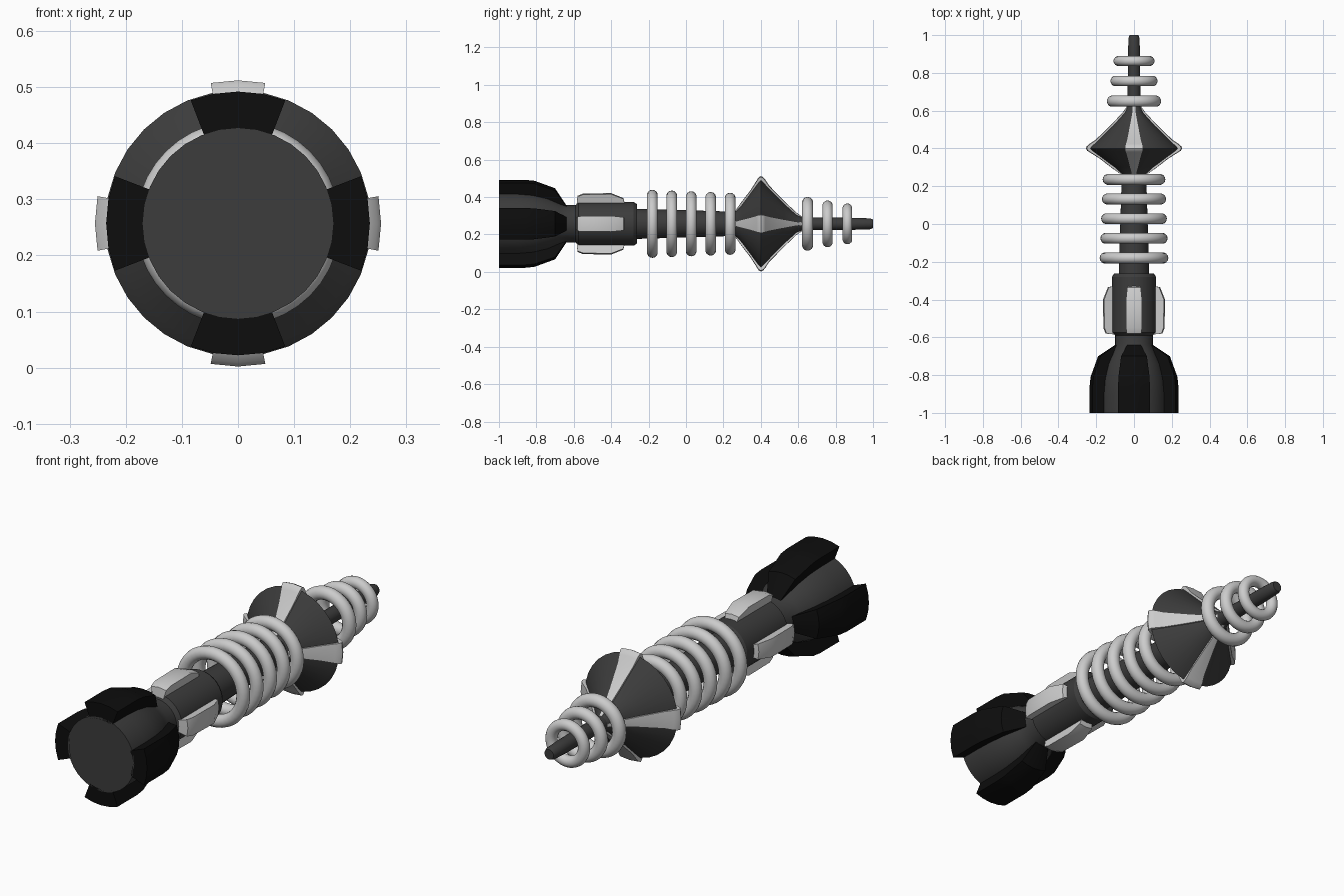
import bpy, bmesh
from math import cos, sin, pi, radians

if "Cube" in bpy.data.objects:
    bpy.data.objects.remove(bpy.data.objects["Cube"])

CZ = 0.257  # height of the long axis


def material(name, v):
    m = bpy.data.materials.new(name)
    m.diffuse_color = (v, v, v, 1)
    m.use_nodes = True
    m.node_tree.nodes["Principled BSDF"].inputs["Base Color"].default_value = m.diffuse_color
    return m


DARK = material("dark_grey", 0.045)
BLACK = material("black", 0.004)


def finish(name, bm, mat, angle=30):
    bmesh.ops.recalc_face_normals(bm, faces=bm.faces)
    me = bpy.data.meshes.new(name)
    bm.to_mesh(me)
    bm.free()
    ob = bpy.data.objects.new(name, me)
    bpy.context.collection.objects.link(ob)
    ob.location.z = CZ
    if mat:
        me.materials.append(mat)
    bpy.ops.object.select_all(action='DESELECT')
    ob.select_set(True)
    bpy.context.view_layer.objects.active = ob
    bpy.ops.object.shade_smooth_by_angle(angle=radians(angle))
    return ob


def lathe(name, profile, mat, segs=32):
    """Revolve (y, radius) points around the long axis, capping both ends."""
    bm = bmesh.new()
    rings = [[bm.verts.new((r * cos(2 * pi * i / segs), y, r * sin(2 * pi * i / segs)))
              for i in range(segs)] for y, r in profile]
    for a, b in zip(rings, rings[1:]):
        for i in range(segs):
            j = (i + 1) % segs
            bm.faces.new((a[i], a[j], b[j], b[i]))
    bm.faces.new(rings[0])
    bm.faces.new(rings[-1])
    return finish(name, bm, mat)


def four_ribs(name, section, half_angle, steps, mat):
    """Sweep a closed (y, radius) section over a short arc, four times round."""
    for k in range(4):
        bm = bmesh.new()
        slices = []
        for s in range(steps + 1):
            t = k * pi / 2 + radians(half_angle) * (2 * s / steps - 1)
            slices.append([bm.verts.new((r * cos(t), y, r * sin(t))) for y, r in section])
        n = len(section)
        for a, b in zip(slices, slices[1:]):
            for i in range(n):
                j = (i + 1) % n
                bm.faces.new((a[i], a[j], b[j], b[i]))
        bm.faces.new(slices[0])
        bm.faces.new(slices[-1])
        finish(f"{name}_{k + 1}", bm, mat)


def ring(name, y, outer, minor):
    bpy.ops.mesh.primitive_torus_add(
        location=(0, y, CZ), rotation=(pi / 2, 0, 0), major_radius=outer - minor,
        minor_radius=minor, major_segments=40, minor_segments=14)
    ob = bpy.context.object
    ob.name = name
    bpy.ops.object.shade_smooth()


# Flared rear bell and neck
lathe("rear_bell", [(-1, .17), (-.9, .17), (-.82, .163), (-.74, .143), (-.68, .115),
                    (-.64, .1), (-.57, .1)], DARK)
four_ribs("rear_fin", [(-1, .235), (-.86, .235), (-.81, .23), (-.70, .19), (-.64, .1),
                       (-.66, .08), (-.74, .12), (-.84, .155), (-1, .16)], 21, 4, BLACK)

# Grip with four raised pads
lathe("grip", [(-.59, .1), (-.575, .117), (-.28, .117), (-.262, .105), (-.262, .07)], DARK)
four_ribs("grip_pad", [(-.585, .1), (-.58, .15), (-.55, .162), (-.40, .164),
                       (-.335, .138), (-.325, .1)], 15, 2, None)

# Central shaft with five coil rings
lathe("shaft", [(-.28, .081), (-.2, .079), (.28, .064)], DARK)
for i in range(5):
    ring(f"coil_ring_{i + 1}", -.18 + .104 * i, .182 - .004 * i, .029)

# Double-cone head with four straps
lathe("cone_head", [(.262, .064), (.275, .075), (.30, .103), (.385, .22), (.4, .237),
                    (.415, .222), (.52, .112), (.59, .048), (.625, .033)], DARK)
four_ribs("head_strap", [(.265, .072), (.295, .115), (.345, .18), (.378, .232), (.388, .248),
                         (.40, .255), (.412, .25), (.424, .236), (.445, .204), (.525, .122),
                         (.59, .06), (.625, .036), (.60, .03), (.4, .20), (.29, .07)],
          11, 2, None)

# Tip rod with three shrinking rings
lathe("tip_rod", [(.6, .034), (.9, .032), (.985, .029), (1, .023)], DARK, 20)
for i, (y, r, m) in enumerate([(.65, .144, .03), (.757, .125, .028), (.863, .109, .026)]):
    ring(f"tip_ring_{i + 1}", y, r, m)
